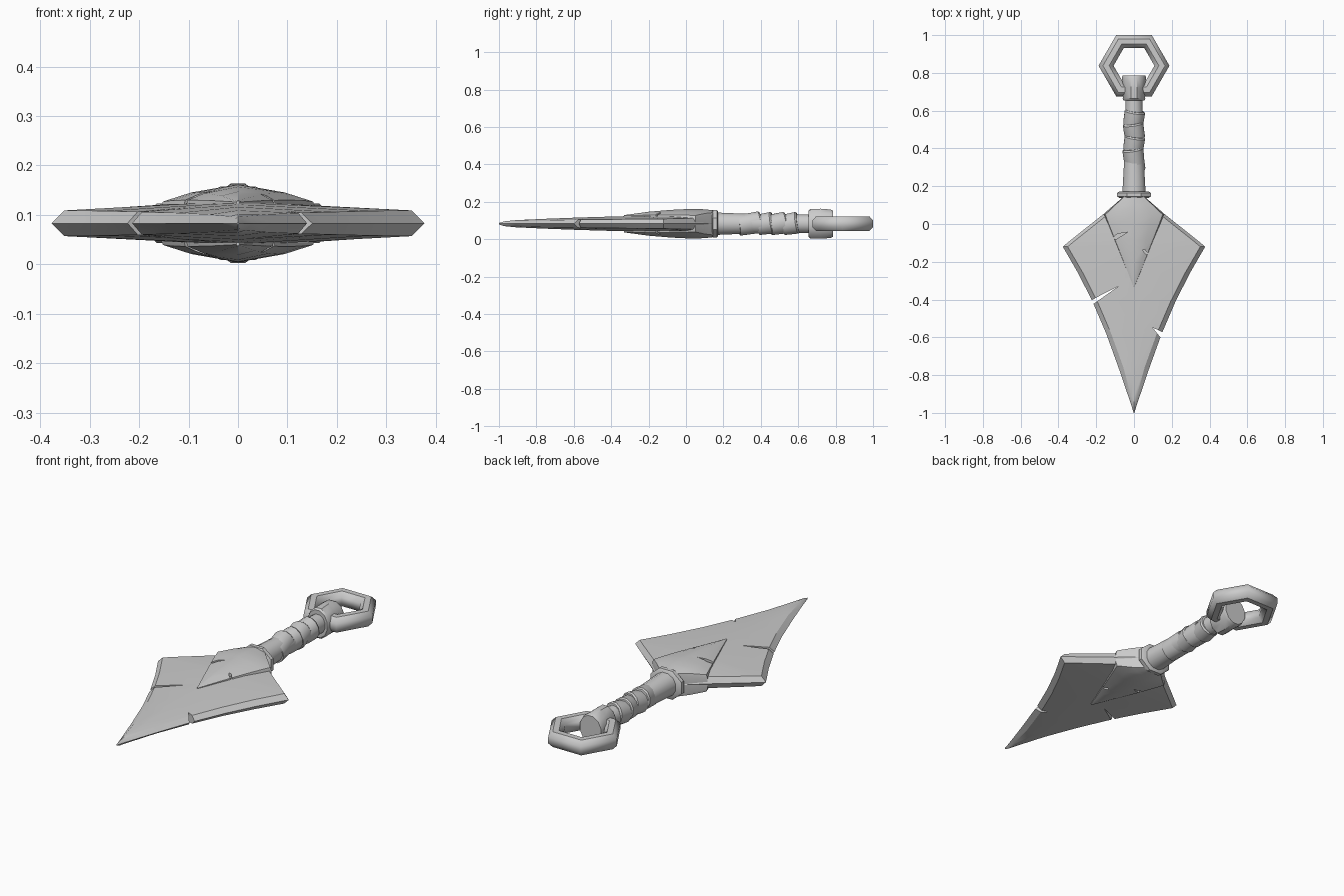
import bpy, bmesh
from math import sin, cos, pi, tau, radians
from mathutils import Vector, Matrix

if "Cube" in bpy.data.objects:
    bpy.data.objects.remove(bpy.data.objects["Cube"])

CZ = 0.083  # height of the mid plane


def finish(name, bm, angle=30):
    bmesh.ops.remove_doubles(bm, verts=bm.verts, dist=1e-5)
    bmesh.ops.recalc_face_normals(bm, faces=bm.faces)
    me = bpy.data.meshes.new(name)
    bm.to_mesh(me)
    bm.free()
    ob = bpy.data.objects.new(name, me)
    bpy.context.collection.objects.link(ob)
    ob.location.z = CZ
    if angle:
        smooth(ob, angle)
    return ob


def activate(ob):
    bpy.ops.object.select_all(action='DESELECT')
    ob.select_set(True)
    bpy.context.view_layer.objects.active = ob


def smooth(ob, angle):
    activate(ob)
    bpy.ops.object.shade_smooth_by_angle(angle=radians(angle))


def loft(name, sections, closed=False, angle=30, tilt=None):
    """Skin a list of equal-length point rings."""
    bm = bmesh.new()
    rings = [[bm.verts.new(p) for p in s] for s in sections]
    n = len(rings[0])
    pairs = list(zip(rings, rings[1:])) + ([(rings[-1], rings[0])] if closed else [])
    for a, b in pairs:
        for i in range(n):
            j = (i + 1) % n
            bm.faces.new((a[i], a[j], b[j], b[i]))
    if not closed:
        bm.faces.new(rings[0])
        bm.faces.new(rings[-1])
    if tilt:
        mid = Vector((0, sum(v.co.y for v in bm.verts) / len(bm.verts), 0))
        bmesh.ops.rotate(bm, verts=bm.verts, cent=mid, matrix=tilt)
    return finish(name, bm, angle)


def turned(name, profile, n, angle=35, tilt=None):
    """Elliptical rings along y: (y, x radius, z radius)."""
    return loft(name, [[(rx * cos(tau * (i + .5) / n), y, rz * sin(tau * (i + .5) / n))
                        for i in range(n)] for y, rx, rz in profile], angle=angle, tilt=tilt)


def carve(target, outlines):
    for pts in outlines:
        bm = bmesh.new()
        f = bm.faces.new([bm.verts.new((x, y, -.2)) for x, y in pts])
        ext = bmesh.ops.extrude_face_region(bm, geom=[f])
        bmesh.ops.translate(bm, vec=(0, 0, .4),
                            verts=[g for g in ext['geom'] if isinstance(g, bmesh.types.BMVert)])
        cutter = finish("cutter", bm, 0)
        cutter.hide_render = True
        bpy.context.view_layer.update()
        mod = target.modifiers.new("cut", 'BOOLEAN')
        mod.operation, mod.solver, mod.object = 'DIFFERENCE', 'EXACT', cutter
        activate(target)
        bpy.ops.object.modifier_apply(modifier=mod.name)
        bpy.data.objects.remove(cutter)
    smooth(target, 25)


def symmetric(y, quarter):
    """Mirror a quarter section (from the ridge outward) into a full ring."""
    right = quarter + [(x, -z) for x, z in reversed(quarter) if z > 0]
    left = [(-x, z) for x, z in reversed(right) if x > 0]
    return [(x, y, z) for x, z in right + left]


# Blade: y, half width, bevel height, ridge height
blade_rows = [(-1, .002, .002, .004), (-.97, .011, .009, .013), (-.91, .031, .014, .019),
              (-.76, .082, .018, .026), (-.58, .147, .021, .033), (-.41, .22, .023, .038),
              (-.26, .296, .025, .042), (-.12, .377, .026, .044), (-.09, .341, .027, .045),
              (.05, .165, .03, .048), (.145, .055, .033, .05)]
blade = loft("blade", [symmetric(y, [(0, h), (w - min(.026, w * .5), e), (w, 0)])
                       for y, w, e, h in blade_rows])
carve(blade, [
    [(-.27, -.428), (-.27, -.462), (-.14, -.371), (-.08, -.328), (-.15, -.363)],
    [(.21, -.595), (.15, -.572), (.098, -.548), (.138, -.598), (.18, -.65)]])

# Raised wedge on both faces of the blade: y, half width, side height, ridge height
wedge_rows = [(-.332, .003, .043, .046), (-.2, .057, .046, .064), (-.08, .106, .047, .074),
              (.0, .139, .046, .078), (.05, .158, .044, .079), (.1, .103, .055, .077),
              (.145, .055, .06, .072)]
wedge = loft("blade_wedge", [symmetric(y, [(0, h), (w * .6, s + (h - s) * .52), (w * .96, s), (w, s - .014)])
                             for y, w, s, h in wedge_rows])
carve(wedge, [
    [(-.125, -.082), (-.088, -.052), (-.034, -.043), (-.09, -.078)],
    [(.045, -.138), (.058, -.136), (.068, -.15), (.09, -.16), (.062, -.16)]])

# Collar between blade and handle
turned("collar", [(.138, .084, .07), (.145, .096, .08), (.165, .096, .08), (.172, .084, .07)], 8)

# Handle core and the overlapping wrapped bands
turned("handle", [(.16, .064, .062), (.3, .056, .056), (.45, .051, .052), (.67, .045, .05)], 12)
for k, (y0, y1) in enumerate([(.28, .40), (.385, .465), (.45, .535), (.52, .60)]):
    side = -1 if k % 2 else 1
    tilt = Matrix.Rotation(radians(9), 3, 'X') @ Matrix.Rotation(radians(8 * side), 3, 'Z')
    turned(f"handle_wrap_{k + 1}", [(y0, .053, .055), (y0 + .01, .055, .057),
                                    (y1 - .008, .056, .06), (y1, .05, .054)], 12, tilt=tilt)

# Pommel that holds the ring
turned("pommel", [(.655, .058, .072), (.664, .062, .081), (.72, .057, .083),
                  (.772, .067, .079), (.787, .063, .072)], 12)

# Six-sided ring with octagonal section
ring = []
for i in range(6):
    a = tau * i / 6
    sec = []
    for j in range(8):
        b = tau * (j + .5) / 8
        r = .148 + .043 * cos(b)
        sec.append((r * cos(a), .838 + r * sin(a), .043 * sin(b)))
    ring.append(sec)
loft("ring", ring, closed=True, angle=46)
